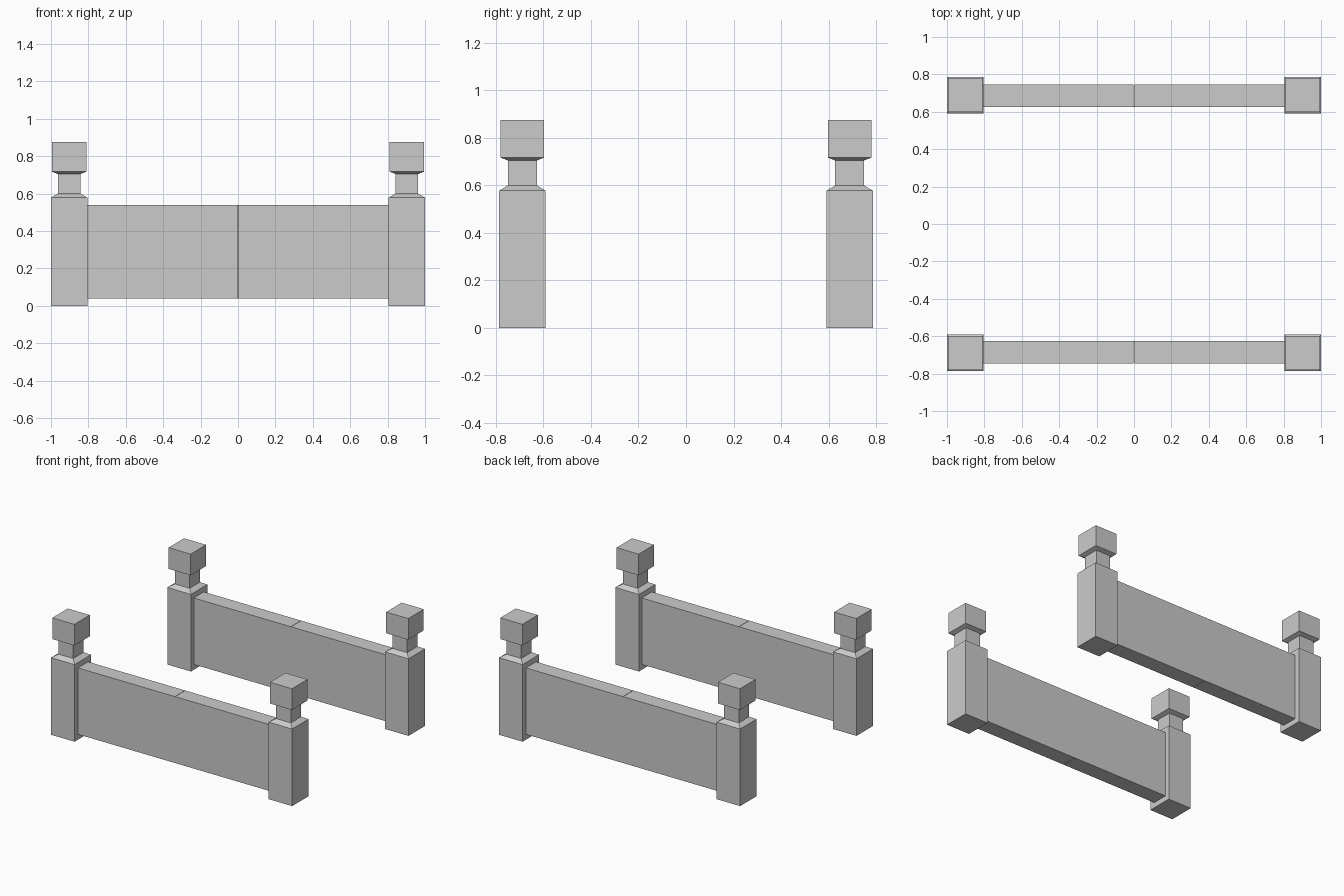
import bpy
import bmesh

if "Cube" in bpy.data.objects:
    bpy.data.objects.remove(bpy.data.objects["Cube"])

POST_X, POST_Y = 0.9025, 0.689

# (half width, height) of the square post from foot to finial
POST_PROFILE = [
    (0.0975, 0.0), (0.0975, 0.578),      # shaft
    (0.061, 0.600), (0.061, 0.705),      # bevelled shoulder and neck
    (0.0915, 0.717), (0.0915, 0.876),    # flared underside and block finial
]


def loft(name, rings):
    """Join equal-sized rings of points into a closed flat-shaded solid."""
    bm = bmesh.new()
    loops = [[bm.verts.new(p) for p in ring] for ring in rings]
    n = len(loops[0])
    for low, high in zip(loops, loops[1:]):
        for i in range(n):
            j = (i + 1) % n
            bm.faces.new((low[i], low[j], high[j], high[i]))
    bm.faces.new(loops[0][::-1])
    bm.faces.new(loops[-1])
    bmesh.ops.recalc_face_normals(bm, faces=bm.faces[:])
    mesh = bpy.data.meshes.new(name)
    bm.to_mesh(mesh)
    bm.free()
    obj = bpy.data.objects.new(name, mesh)
    bpy.context.collection.objects.link(obj)
    return obj


def square(half, z):
    return [(-half, -half, z), (half, -half, z), (half, half, z), (-half, half, z)]


def panel_outline(side, z):
    """Plan of a panel with a hairline joint opening on its outer face."""
    end, half, gap, depth = 0.81, 0.06, 0.0015, 0.115
    plan = [(-end, half), (-gap, half), (-gap, half - depth), (gap, half - depth),
            (gap, half), (end, half), (end, -half), (-end, -half)]
    return [(x, side * y, z) for x, y in plan]


for side, row in ((-1, "front"), (1, "back")):
    # corner posts
    for sx, hand in ((-1, "left"), (1, "right")):
        post = loft(f"{row}_{hand}_post", [square(h, z) for h, z in POST_PROFILE])
        post.location = (sx * POST_X, side * POST_Y, 0)
    # wall panel between the posts, raised slightly off the ground
    panel = loft(f"{row}_panel", [panel_outline(side, z) for z in (0.04, 0.538)])
    panel.location.y = side * 0.686
